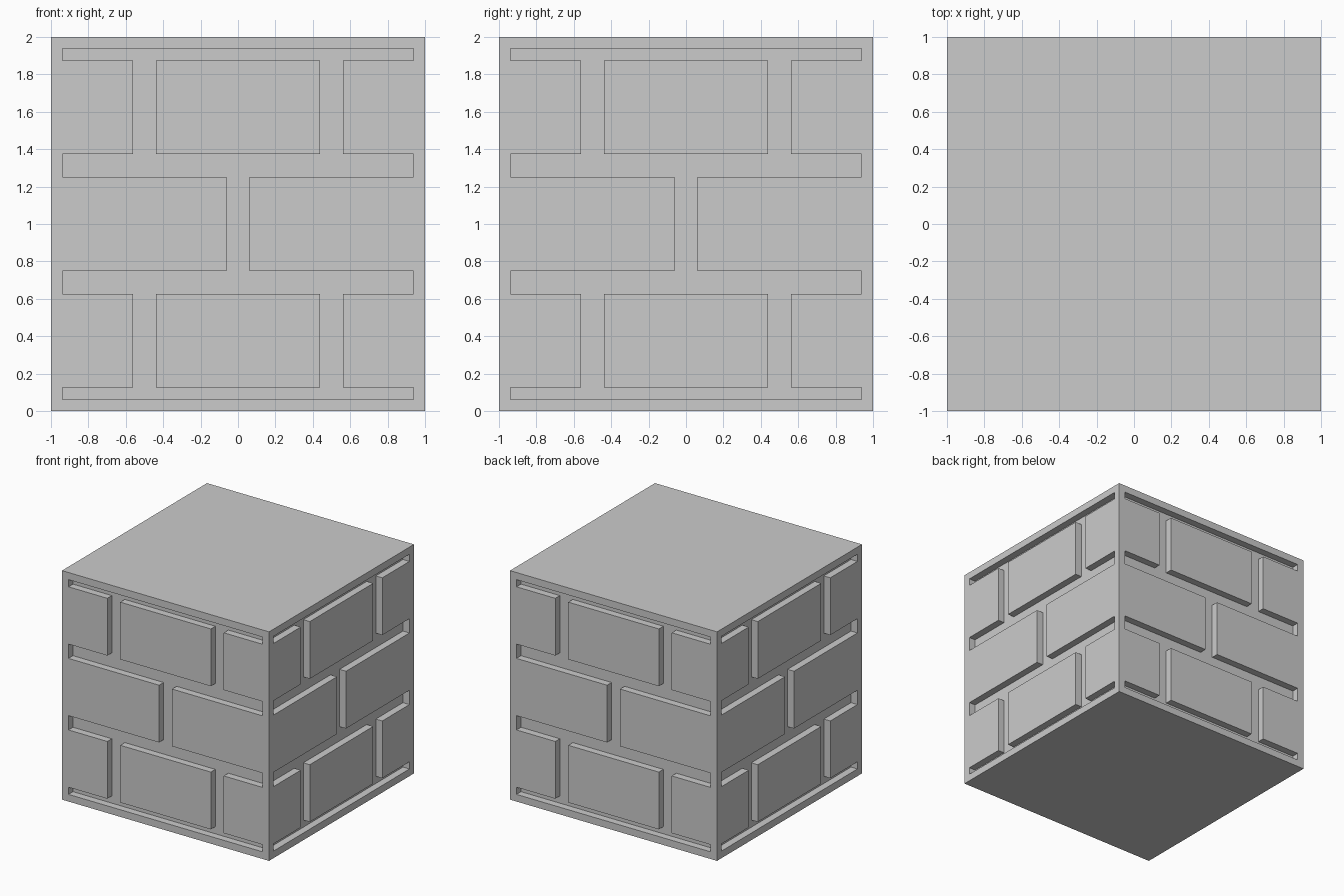
import bpy, bmesh
from math import pi
from mathutils import Matrix

if "Cube" in bpy.data.objects:
    bpy.data.objects.remove(bpy.data.objects["Cube"])

D = 0.0625   # mortar depth
XS = [-1, -.9375, -.5625, -.4375, -.0625, .0625, .4375, .5625, .9375, 1]
ZS = [0, .0625, .125, .625, .75, 1.25, 1.375, 1.875, 1.9375, 2]


def is_groove(i, j):
    """True if grid cell (i, j) of a side is recessed mortar."""
    if not (0 < i < 8 and 0 < j < 8):
        return False
    if j in (1, 3, 5, 7):              # horizontal joints
        return True
    if j == 4:                         # middle course: one centre joint
        return i == 4
    return i in (2, 6)                 # outer courses: two joints


def add_side(bm, matrix):
    verts = {}

    def v(i, j, deep):
        key = (i, j, deep)
        if key not in verts:
            verts[key] = bm.verts.new(matrix @ bm_point(i, j, deep))
        return verts[key]

    def quad(*keys):
        bm.faces.new([v(*k) for k in keys])

    for i in range(9):
        for j in range(9):
            g = is_groove(i, j)
            # brick face or mortar floor
            quad((i, j, g), (i + 1, j, g), (i + 1, j + 1, g), (i, j + 1, g))
            # step walls towards the next cell across and up
            if i < 8 and is_groove(i + 1, j) != g:
                quad((i + 1, j, g), (i + 1, j, not g),
                     (i + 1, j + 1, not g), (i + 1, j + 1, g))
            if j < 8 and is_groove(i, j + 1) != g:
                quad((i, j + 1, g), (i + 1, j + 1, g),
                     (i + 1, j + 1, not g), (i, j + 1, not g))


def bm_point(i, j, deep):
    from mathutils import Vector
    return Vector((XS[i], -1 + D * deep, ZS[j]))


bm = bmesh.new()

# Four identical brick sides
for k in range(4):
    add_side(bm, Matrix.Rotation(k * pi / 2, 4, 'Z'))

# Weld the vertical corners, then cap top and bottom
corners = [v for v in bm.verts if abs(v.co.x) > .999 and abs(v.co.y) > .999]
bmesh.ops.remove_doubles(bm, verts=corners, dist=1e-4)
bmesh.ops.holes_fill(bm, edges=[e for e in bm.edges if e.is_boundary], sides=0)
bmesh.ops.recalc_face_normals(bm, faces=bm.faces[:])

mesh = bpy.data.meshes.new("brick_block")
bm.to_mesh(mesh)
bm.free()
bpy.context.collection.objects.link(bpy.data.objects.new("brick_block", mesh))
